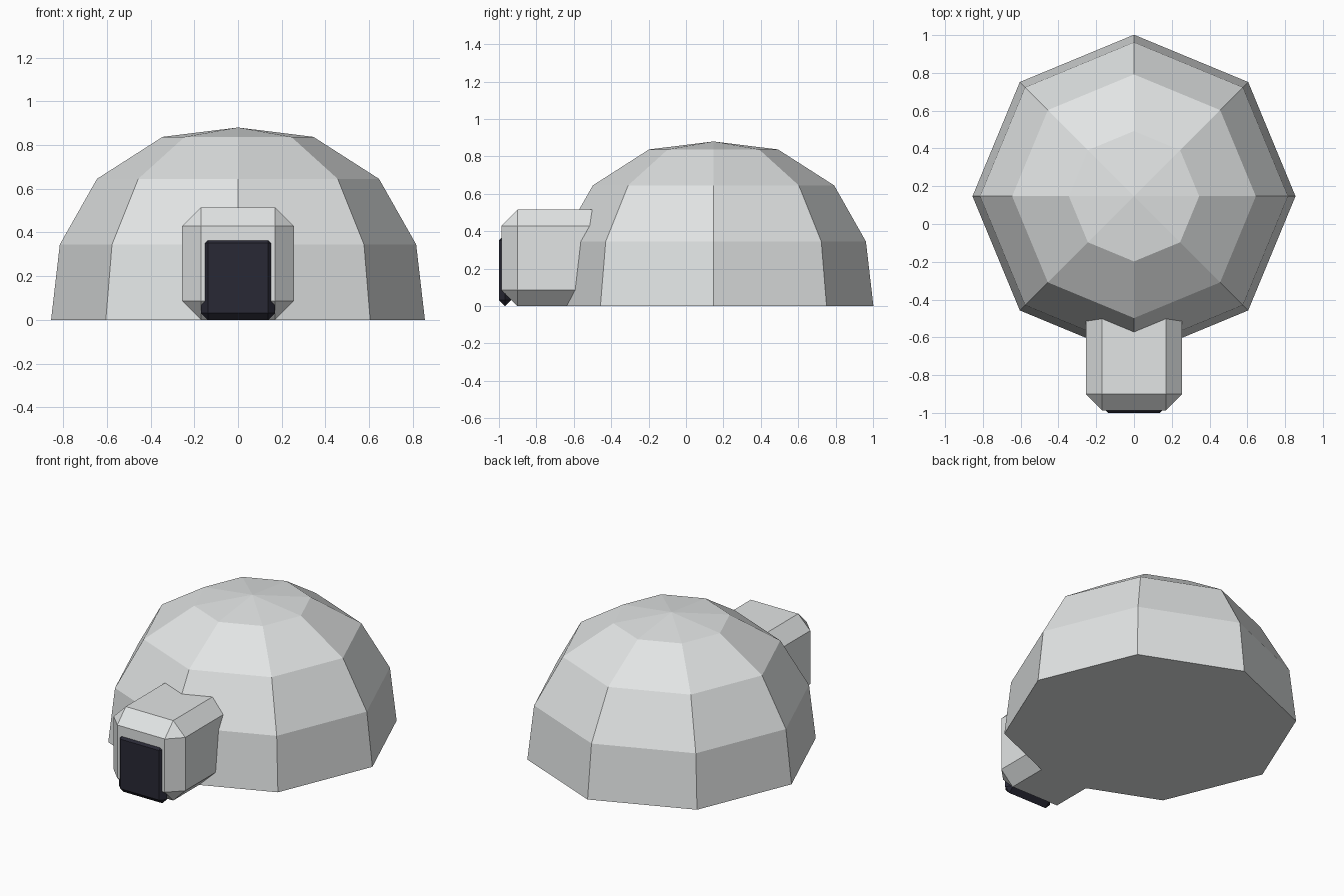
import bpy, bmesh, math
from mathutils import Vector

if "Cube" in bpy.data.objects:
    bpy.data.objects.remove(bpy.data.objects["Cube"], do_unlink=True)


def make_material(name, color):
    mat = bpy.data.materials.new(name)
    mat.use_nodes = True
    mat.diffuse_color = color
    mat.node_tree.nodes["Principled BSDF"].inputs["Base Color"].default_value = color
    return mat


def add_object(name, bm, mat):
    bmesh.ops.recalc_face_normals(bm, faces=bm.faces[:])
    mesh = bpy.data.meshes.new(name)
    bm.to_mesh(mesh)
    bm.free()
    mesh.materials.append(mat)
    obj = bpy.data.objects.new(name, mesh)
    bpy.context.collection.objects.link(obj)
    return obj


def chamfered_box(name, low, high, chamfer, mat):
    """Box between two corners with every edge cut flat."""
    low, high = Vector(low), Vector(high)
    bm = bmesh.new()
    bmesh.ops.create_cube(bm, size=1)
    bmesh.ops.scale(bm, vec=high - low, verts=bm.verts[:])
    bmesh.ops.translate(bm, vec=(low + high) / 2, verts=bm.verts[:])
    bmesh.ops.bevel(bm, geom=bm.edges[:], offset=chamfer, offset_type='OFFSET',
                    segments=1, affect='EDGES')
    return add_object(name, bm, mat)


snow = make_material("snow grey", (0.76, 0.78, 0.78, 1))
dark = make_material("dark doorway", (0.022, 0.022, 0.036, 1))

# Dome: a profile turned in eight steps, closed underneath
profile = [(0, 0), (0.855, 0), (0.815, 0.345), (0.645, 0.645), (0.345, 0.837), (0, 0.88)]
bm = bmesh.new()
verts = [bm.verts.new((r, 0, z)) for r, z in profile]
edges = [bm.edges.new(pair) for pair in zip(verts, verts[1:])]
bmesh.ops.spin(bm, geom=verts + edges, cent=(0, 0, 0), axis=(0, 0, 1),
               angle=math.tau, steps=8)
bmesh.ops.remove_doubles(bm, verts=bm.verts[:], dist=0.001)
bmesh.ops.translate(bm, vec=(0, 0.147, 0), verts=bm.verts[:])
add_object("dome", bm, snow)

# Entrance tunnel running into the dome, with the doorway block set in its front
chamfered_box("entrance_tunnel", (-0.255, -0.987, 0), (0.255, -0.3, 0.515), 0.086, snow)
chamfered_box("doorway", (-0.17, -1, 0), (0.17, -0.935, 0.383), 0.032, dark)
